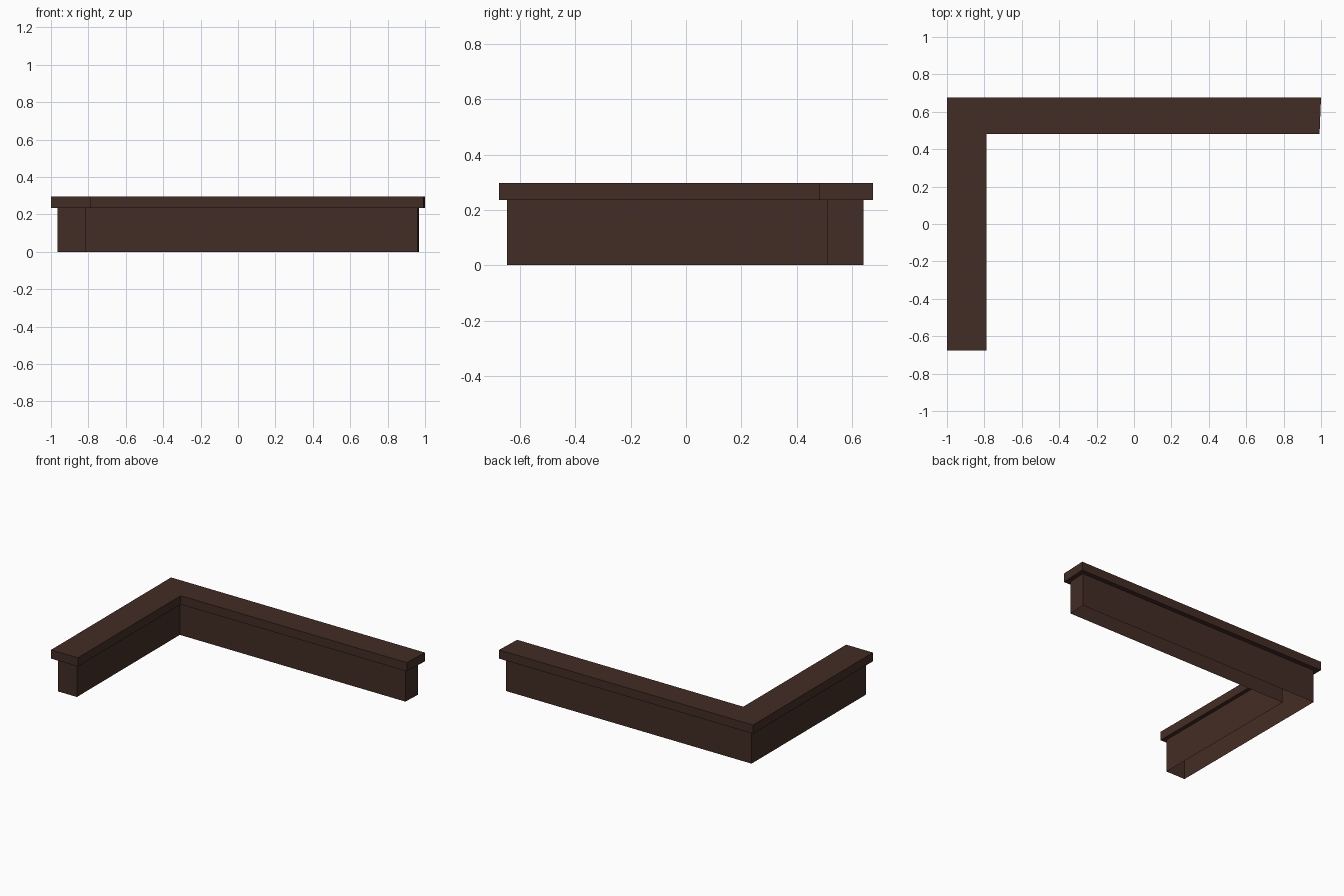
import bpy
import bmesh

if "Cube" in bpy.data.objects:
    bpy.data.objects.remove(bpy.data.objects["Cube"])

wood = bpy.data.materials.new("dark brown wood")
wood.diffuse_color = (0.055, 0.026, 0.018, 1)
wood.use_nodes = True
wood.node_tree.nodes["Principled BSDF"].inputs["Base Color"].default_value = wood.diffuse_color

BASE_Z, TOP_Z = 0.235, 0.297


def l_outline(left, inner_x, right, front, inner_y, back, slant):
    """L-shaped plan, counter-clockwise, with a slightly slanted right end."""
    return [(left, front), (inner_x, front), (inner_x, inner_y),
            (right - slant, inner_y), (right, back), (left, back)]


def shell(name, rings, capped):
    """Bridge a stack of (outline, z) rings, optionally closing the last one."""
    bm = bmesh.new()
    loops = [[bm.verts.new((x, y, z)) for x, y in outline] for outline, z in rings]
    for a, b in zip(loops, loops[1:]):
        n = len(a)
        for i in range(n):
            j = (i + 1) % n
            bm.faces.new((a[i], a[j], b[j], b[i]))
    if capped:
        bm.faces.new(loops[-1])
    mesh = bpy.data.meshes.new(name)
    bm.to_mesh(mesh)
    bm.free()
    mesh.materials.append(wood)
    obj = bpy.data.objects.new(name, mesh)
    bpy.context.collection.objects.link(obj)


base = l_outline(-0.966, -0.816, 0.967, -0.647, 0.511, 0.642, 0.006)
cap = l_outline(-1.0, -0.789, 1.0, -0.675, 0.482, 0.675, 0.008)

# Base walls, open underneath
shell("base_walls", [(base, 0), (base, BASE_Z)], False)

# Overhanging top: underside ledge, rim and flat top
shell("overhanging_top", [(base, BASE_Z), (cap, BASE_Z), (cap, TOP_Z)], True)
